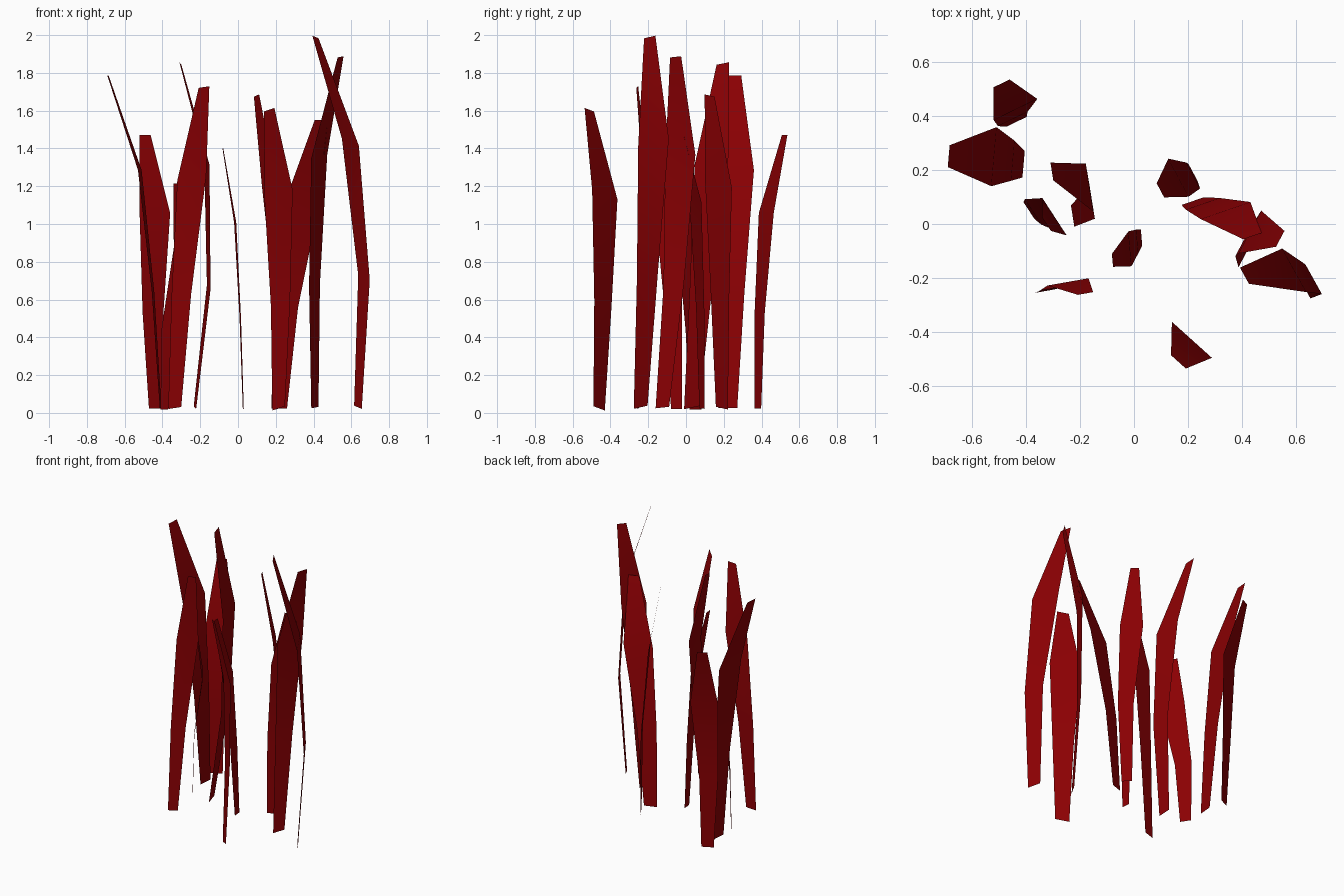
import bpy
from math import cos, sin, radians

red = bpy.data.materials.new("red_grass")
red.diffuse_color = (0.26, 0.0, 0.001, 1)

# Height fraction and width fraction of the four cross edges of every blade
LEVELS = ((0.015, 0.45), (0.36, 0.68), (0.72, 1.0), (1.0, 0.37))
count = 0


def blade(height, width, angle, centres, roll=0.0):
    """A flat ribbon of three quads following four centre points."""
    global count
    count += 1
    dx, dy = cos(radians(angle)), sin(radians(angle))
    verts = []
    for (x, y), (h, w) in zip(centres, LEVELS):
        for side in (-0.5, 0.5):
            d = side * width * w
            z = max(height * h + roll * d, 0.0)
            verts.append((x + dx * d, y + dy * d, z))
    faces = [(2 * i, 2 * i + 1, 2 * i + 3, 2 * i + 2) for i in range(3)]
    mesh = bpy.data.meshes.new(f"grass_blade_{count}")
    mesh.from_pydata(verts, [], faces)
    mesh.shade_smooth()
    mesh.materials.append(red)
    bpy.context.collection.objects.link(bpy.data.objects.new(mesh.name, mesh))


# Left clump
blade(1.47, 0.18, 26, ((-.435, .38), (-.45, .39), (-.44, .425), (-.492, .522)))
blade(1.785, 0.22, -95, ((-.41, .222), (-.45, .235), (-.52, .25), (-.688, .252)))
blade(1.85, 0.18, -81, ((-.228, .03), (-.155, .08), (-.165, .135), (-.305, .195)), -0.2)
blade(1.215, 0.165, -57, ((-.39, .05), (-.375, .045), (-.295, .027), (-.325, .0)))
blade(1.725, 0.155, 10, ((-.335, -.25), (-.30, -.24), (-.245, -.215), (-.18, -.258)), 0.15)

# Middle blade
blade(1.40, 0.13, -85, ((.028, -.05), (.012, -.065), (-.015, -.092), (-.08, -.135)))

# Right clump
blade(1.605, 0.20, -42, ((.215, -.46), (.225, -.44), (.215, -.43), (.165, -.512)), 0.25)
blade(1.68, 0.16, -62, ((.22, .19), (.22, .18), (.165, .172), (.098, .125)), 0.2)
blade(1.55, 0.195, 19, ((.218, .085), (.255, .075), (.34, .05), (.44, -.045)))
blade(1.885, 0.18, 62, ((.407, -.125), (.405, -.065), (.43, -.03), (.543, -.055)), 0.1)
blade(1.99, 0.185, -61, ((.635, -.24), (.667, -.205), (.595, -.172), (.41, -.192)), -0.2)
